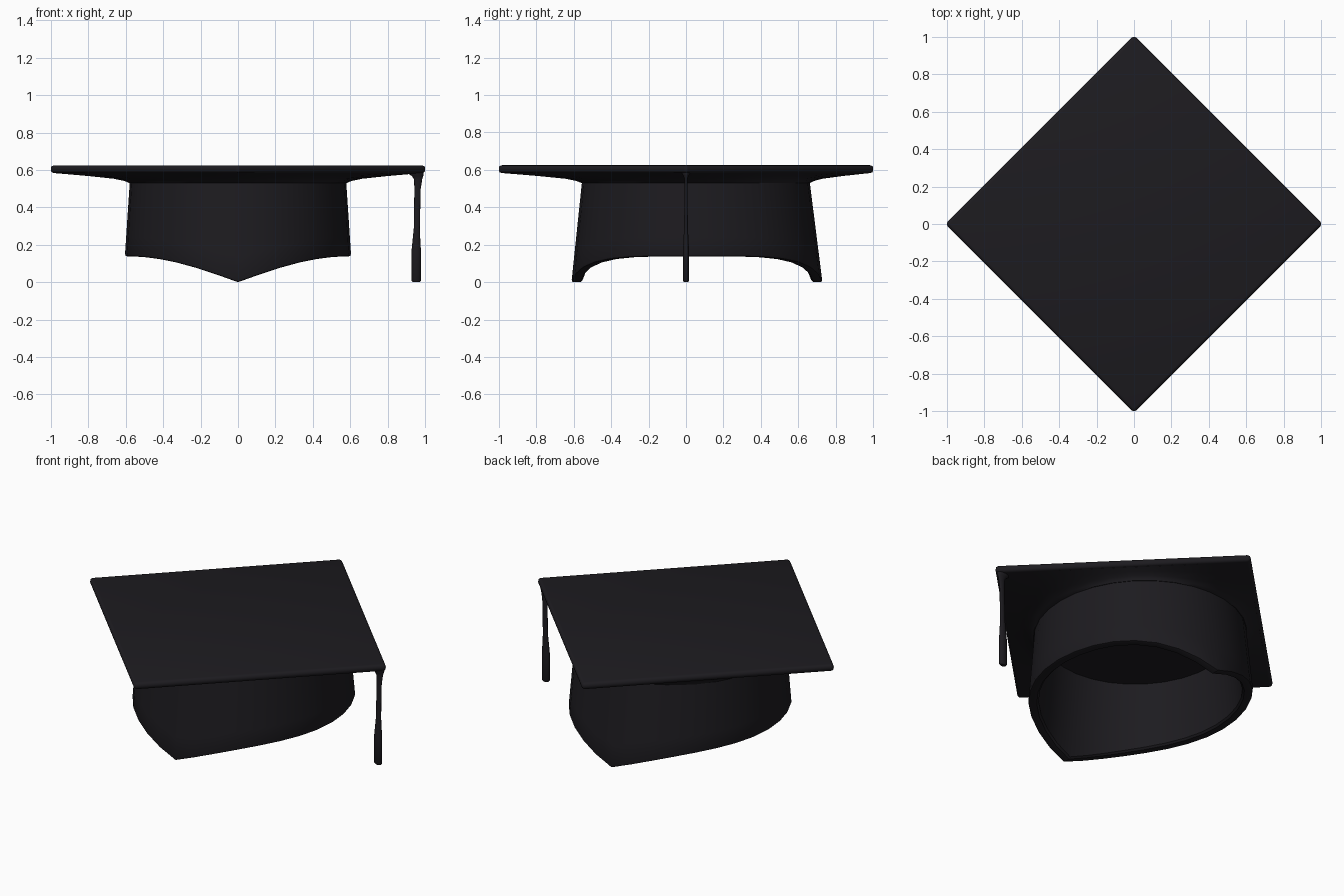
import bpy, bmesh, math

if "Cube" in bpy.data.objects:
    bpy.data.objects.remove(bpy.data.objects["Cube"])

N = 32

cloth = bpy.data.materials.new("dark_cloth")
cloth.diffuse_color = (0.012, 0.011, 0.014, 1)
cloth.use_nodes = True
cloth.node_tree.nodes["Principled BSDF"].inputs["Base Color"].default_value = cloth.diffuse_color


def finish(name, bm, angle=35):
    bmesh.ops.recalc_face_normals(bm, faces=bm.faces)
    mesh = bpy.data.meshes.new(name)
    bm.to_mesh(mesh)
    bm.free()
    ob = bpy.data.objects.new(name, mesh)
    bpy.context.collection.objects.link(ob)
    mesh.materials.append(cloth)
    bpy.ops.object.select_all(action='DESELECT')
    ob.select_set(True)
    bpy.context.view_layer.objects.active = ob
    bpy.ops.object.shade_smooth_by_angle(angle=math.radians(angle))
    return ob


def loft(name, rings, angle=35, cap_first=True, cap_last=True):
    """Skin a list of closed rings, each a list of points."""
    bm = bmesh.new()
    loops = [[bm.verts.new(p) for p in ring] for ring in rings]
    n = len(loops[0])
    for a, b in zip(loops, loops[1:]):
        for i in range(n):
            j = (i + 1) % n
            bm.faces.new((a[i], a[j], b[j], b[i]))
    if cap_first:
        bm.faces.new(loops[0])
    if cap_last:
        bm.faces.new(loops[-1])
    return finish(name, bm, angle)


TOP = 0.545


def oval(t, z, inset=0.0):
    """Point on the flared head band at angle t and height z."""
    f = (TOP - z) / TOP
    a = 0.578 + 0.036 * f - inset
    front, back = 0.555 + 0.057 * f - inset, 0.66 + 0.069 * f - inset
    return (a * math.cos(t),
            (back - front) / 2 + (back + front) / 2 * math.sin(t), z)


def hem(t):
    """Lower edge: dips to a point at front and back."""
    return 0.138 * math.sin(math.pi / 2 * abs(math.cos(t)))


def band_ring(f, inset, top=TOP, lift=0.0):
    ring = []
    for i in range(N):
        t = 2 * math.pi * i / N
        low = hem(t) + lift
        ring.append(oval(t, low + (top - low) * f, inset))
    return ring


# Hollow head band with rounded hem and inner ceiling
rings = [band_ring(f, 0) for f in (1, 0.75, 0.5, 0.25)]
rings += [band_ring(0, 0, lift=0.012), band_ring(0, 0.004, lift=0.003),
          band_ring(0, 0.012), band_ring(0, 0.048),
          band_ring(0, 0.058, lift=0.010)]
rings += [band_ring(f, 0.058, 0.52) for f in (0.33, 0.66, 1)]
loft("head_band", rings, cap_first=False)


# Shallow flare between head band and board
def flare_ring(blend, z):
    ring = []
    for i in range(N):
        t = 2 * math.pi * i / N
        x, y, _ = oval(t, TOP, -0.005)
        r = 0.988 / (abs(math.cos(t)) + abs(math.sin(t)))
        ring.append((x + (r * math.cos(t) - x) * blend,
                     y + (r * math.sin(t) - y) * blend, z))
    return ring


loft("board_underside", [flare_ring(0, 0.531), flare_ring(0.06, 0.541),
                         flare_ring(0.2, 0.553), flare_ring(0.55, 0.568),
                         flare_ring(0.98, 0.583), flare_ring(1, 0.592),
                         flare_ring(0.99, 0.605)], 40)

# Square board turned corner-on, corners rounded
bm = bmesh.new()
R = 1.009
sq = [(R, 0), (0, R), (-R, 0), (0, -R)]
lo = [bm.verts.new((x, y, 0.583)) for x, y in sq]
hi = [bm.verts.new((x, y, 0.625)) for x, y in sq]
bm.faces.new(lo)
bm.faces.new(hi)
for i in range(4):
    j = (i + 1) % 4
    bm.faces.new((lo[i], lo[j], hi[j], hi[i]))
bmesh.ops.bevel(bm, geom=bm.edges[:], offset=0.018, segments=3,
                profile=0.5, affect='EDGES')
finish("board", bm, 40)

# Tassel: height, centre x, half width in x, half width in y
profile = [(0.000, 0.953, 0.018, 0.011), (0.008, 0.953, 0.025, 0.016),
           (0.17, 0.953, 0.025, 0.016), (0.22, 0.954, 0.021, 0.014),
           (0.29, 0.956, 0.016, 0.010), (0.50, 0.960, 0.017, 0.008),
           (0.55, 0.963, 0.022, 0.009), (0.567, 0.960, 0.030, 0.013),
           (0.580, 0.952, 0.041, 0.022), (0.605, 0.952, 0.041, 0.022)]
loft("tassel", [[(cx + rx * math.cos(k * math.pi / 8),
                  ry * math.sin(k * math.pi / 8), z) for k in range(16)]
                for z, cx, rx, ry in profile], 50)
